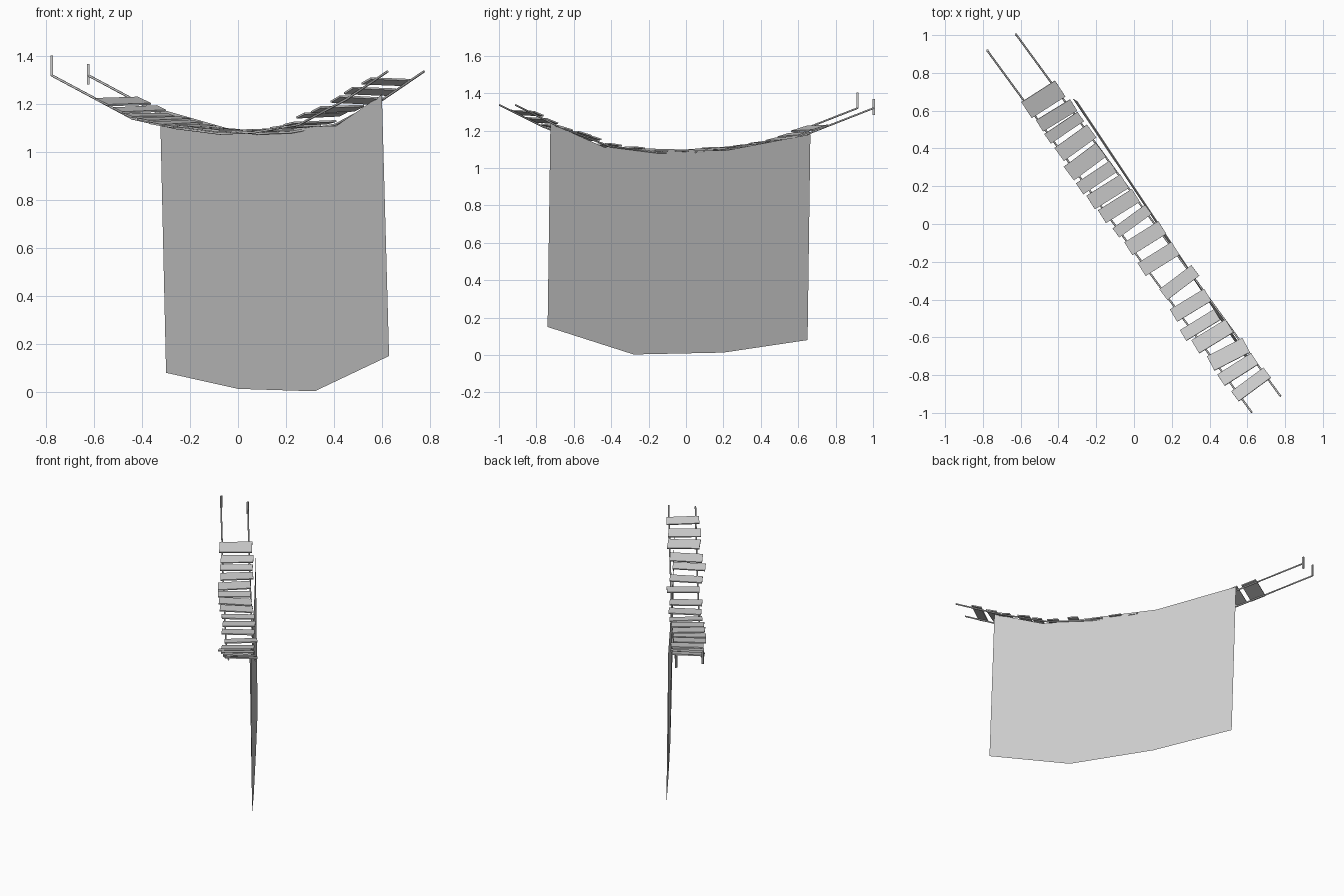
import bpy
import bmesh
import math
import random
from mathutils import Matrix, Vector

random.seed(4)

default = bpy.data.objects.get("Cube")
if default:
    bpy.data.objects.remove(default, do_unlink=True)

# One plain grey for the whole bridge
grey = bpy.data.materials.new("plain grey")
grey.use_nodes = True
COLOUR = (0.6, 0.6, 0.6, 1)
grey.diffuse_color = COLOUR
grey.node_tree.nodes["Principled BSDF"].inputs["Base Color"].default_value = COLOUR

# Bridge centre line: start, end and sagging height as a function of y
START, END = Vector((-0.70, 0.96)), Vector((0.70, -0.955))
SIDE = Vector((0.076, 0.043))
SAG = [(0.96, 1.32), (0.5, 1.14), (0.25, 1.1), (0, 1.077), (-0.2, 1.083),
       (-0.45, 1.115), (-0.72, 1.22), (-0.955, 1.337)]


def centre_at(y):
    t = (y - START.y) / (END.y - START.y)
    return START.lerp(END, t)


def sag_height(y):
    for (y0, z0), (y1, z1) in zip(SAG, SAG[1:]):
        if y >= y1:
            break
    return z0 + (z1 - z0) * (y - y0) / (y1 - y0)


def link(name, data):
    ob = bpy.data.objects.new(name, data)
    data.materials.append(grey)
    bpy.context.scene.collection.objects.link(ob)
    return ob


def box(name, size, matrix):
    bm = bmesh.new()
    bmesh.ops.create_cube(bm, size=1, matrix=matrix @ Matrix.Diagonal((*size, 1)))
    mesh = bpy.data.meshes.new(name)
    bm.to_mesh(mesh)
    bm.free()
    return link(name, mesh)


# Two sagging support ropes
for label, sign in (("right_rope", -1), ("left_rope", 1)):
    curve = bpy.data.curves.new(label, "CURVE")
    curve.dimensions = "3D"
    curve.bevel_depth = 0.005
    curve.bevel_resolution = 1
    curve.use_fill_caps = True
    spline = curve.splines.new("POLY")
    spline.points.add(len(SAG) - 1)
    for point, (y, z) in zip(spline.points, SAG):
        xy = centre_at(y) + SIDE * sign
        point.co = (xy.x, xy.y, z, 1)
    link(label, curve)

# Short anchor pegs at the back end of each rope
for label, sign, z in (("right_peg", -1, 1.36), ("left_peg", 1, 1.325)):
    xy = START + SIDE * sign
    box(label, (0.01, 0.013, 0.085), Matrix.Translation((xy.x, xy.y, z)))

# Walkway planks: centre x, centre y, turn in degrees, depth
PLANKS = [
    (-0.48, 0.66, 33, 0.1), (-0.41, 0.575, 32, 0.07), (-0.37, 0.51, 34, 0.06),
    (-0.31, 0.43, 36, 0.085), (-0.26, 0.33, 37, 0.09), (-0.2, 0.245, 34, 0.07),
    (-0.14, 0.17, 32, 0.085), (-0.08, 0.095, 32, 0.08), (-0.01, 0.015, 36, 0.06),
    (0.06, -0.075, 32, 0.08), (0.13, -0.185, 32, 0.08), (0.24, -0.31, 37, 0.07),
    (0.3, -0.43, 31, 0.075), (0.35, -0.535, 31, 0.065), (0.415, -0.595, 31, 0.08),
    (0.5, -0.69, 28, 0.085), (0.55, -0.77, 33, 0.07), (0.62, -0.85, 37, 0.065),
]
for i, (x, y, turn, depth) in enumerate(PLANKS):
    step = 0.04
    rise = sag_height(y + step) - sag_height(y - step)
    run = 2 * step * (START - END).length / (START.y - END.y)
    pitch = math.atan2(rise, run) * 0.85
    roll = math.radians(random.uniform(-3, 3))
    pose = (Matrix.Translation((x, y, sag_height(y) + 0.009))
            @ Matrix.Rotation(math.radians(turn), 4, "Z")
            @ Matrix.Rotation(pitch, 4, "X")
            @ Matrix.Rotation(roll, 4, "Y"))
    box(f"plank_{i + 1}", (0.212, depth / math.cos(pitch), 0.008), pose)

# Hanging cloth below the left rope: top edge and bottom edge
TOP = [(-0.325, 0.665, 1.18), (-0.02, 0.21, 1.093), (0.41, -0.435, 1.11), (0.6, -0.725, 1.24)]
BOTTOM = [(-0.3, 0.65, 0.08), (0, 0.2, 0.013), (0.32, -0.28, 0.003), (0.63, -0.74, 0.15)]
bm = bmesh.new()
upper = [bm.verts.new(p) for p in TOP]
lower = [bm.verts.new(p) for p in BOTTOM]
for i in range(len(TOP) - 1):
    bm.faces.new((upper[i], upper[i + 1], lower[i + 1], lower[i]))
cloth = bpy.data.meshes.new("hanging_cloth")
bm.to_mesh(cloth)
bm.free()
link("hanging_cloth", cloth)
